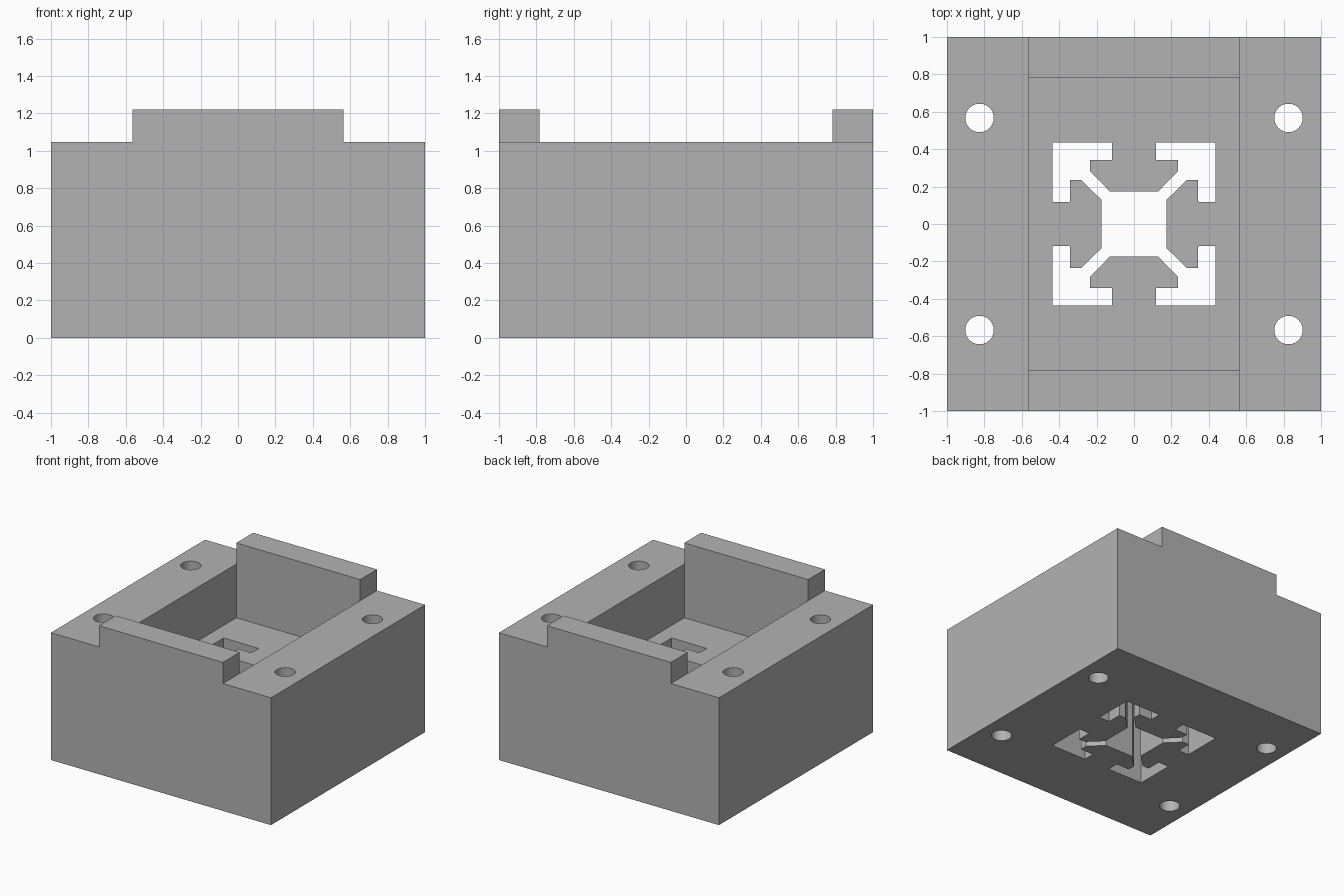
import bpy, bmesh
from math import cos, sin, tau
from mathutils import Vector

if "Cube" in bpy.data.objects:
    bpy.data.objects.remove(bpy.data.objects["Cube"])

DECK, LIP_TOP, FLOOR = 1.046, 1.22, 0.605   # heights
POCKET_X, POCKET_Y = 0.563, 0.782           # pocket half sizes
BOLT_X, BOLT_Y, BOLT_R = 0.826, 0.567, 0.076

grey = bpy.data.materials.new("plain_grey")
grey.use_nodes = True
grey.diffuse_color = (0.45, 0.45, 0.45, 1)
grey.node_tree.nodes["Principled BSDF"].inputs["Base Color"].default_value = (0.45, 0.45, 0.45, 1)


def make_object(name, bm):
    bmesh.ops.recalc_face_normals(bm, faces=bm.faces[:])
    mesh = bpy.data.meshes.new(name)
    bm.to_mesh(mesh)
    bm.free()
    mesh.materials.append(grey)
    obj = bpy.data.objects.new(name, mesh)
    bpy.context.collection.objects.link(obj)
    return obj


def prism(bm, outline, bottom, top):
    """Closed upright prism over a 2D outline."""
    low = [bm.verts.new((x, y, bottom)) for x, y in outline]
    high = [bm.verts.new((x, y, top)) for x, y in outline]
    bm.faces.new(low[::-1])
    bm.faces.new(high)
    for i in range(len(low)):
        j = (i + 1) % len(low)
        bm.faces.new((low[i], low[j], high[j], high[i]))


# Body: block whose top is divided into nine, pocket sunk and lips raised
bm = bmesh.new()
prism(bm, [(-1, -1), (1, -1), (1, 1), (-1, 1)], 0, DECK)
for axis, half in ((Vector((1, 0, 0)), POCKET_X), (Vector((0, 1, 0)), POCKET_Y)):
    for side in (-1, 1):
        bmesh.ops.bisect_plane(bm, geom=bm.verts[:] + bm.edges[:] + bm.faces[:],
                               plane_co=axis * half * side, plane_no=axis)
bm.normal_update()
middle = [f for f in bm.faces if f.normal.z > 0.9
          and abs(f.calc_center_median().x) < POCKET_X]
for face in middle:
    in_pocket = abs(face.calc_center_median().y) < POCKET_Y
    new = bmesh.ops.extrude_discrete_faces(bm, faces=[face])["faces"]
    for v in new[0].verts:
        v.co.z = FLOOR if in_pocket else LIP_TOP
bmesh.ops.remove_doubles(bm, verts=bm.verts[:], dist=0.0001)
bmesh.ops.dissolve_limit(bm, angle_limit=0.001, verts=bm.verts[:], edges=bm.edges[:])
body = make_object("socket_body", bm)

# Cutter: slotted rail section and four bolt holes
bm = bmesh.new()
arm = [(0.175, 0.13), (0.282, 0.235), (0.342, 0.235), (0.342, 0.117), (0.436, 0.117)]
arm += [(0.436, 0.436)] + [(y, x) for x, y in reversed(arm)]
outline = []
for turn in range(4):
    outline += arm
    arm = [(-y, x) for x, y in arm]
prism(bm, outline, -0.2, 0.9)
for sx in (-1, 1):
    for sy in (-1, 1):
        circle = [(sx * BOLT_X + BOLT_R * cos(tau * i / 48),
                   sy * BOLT_Y + BOLT_R * sin(tau * i / 48)) for i in range(48)]
        prism(bm, circle, -0.2, 1.5)
cutter = make_object("hole_cutter", bm)
cutter.hide_render = True

# Cut the holes, then drop the cutter
cut = body.modifiers.new("holes", 'BOOLEAN')
cut.operation = 'DIFFERENCE'
cut.solver = 'EXACT'
cut.object = cutter
bpy.ops.object.select_all(action='DESELECT')
body.select_set(True)
bpy.context.view_layer.objects.active = body
bpy.ops.object.modifier_apply(modifier=cut.name)
bpy.data.objects.remove(cutter)
bpy.ops.object.shade_smooth_by_angle()
